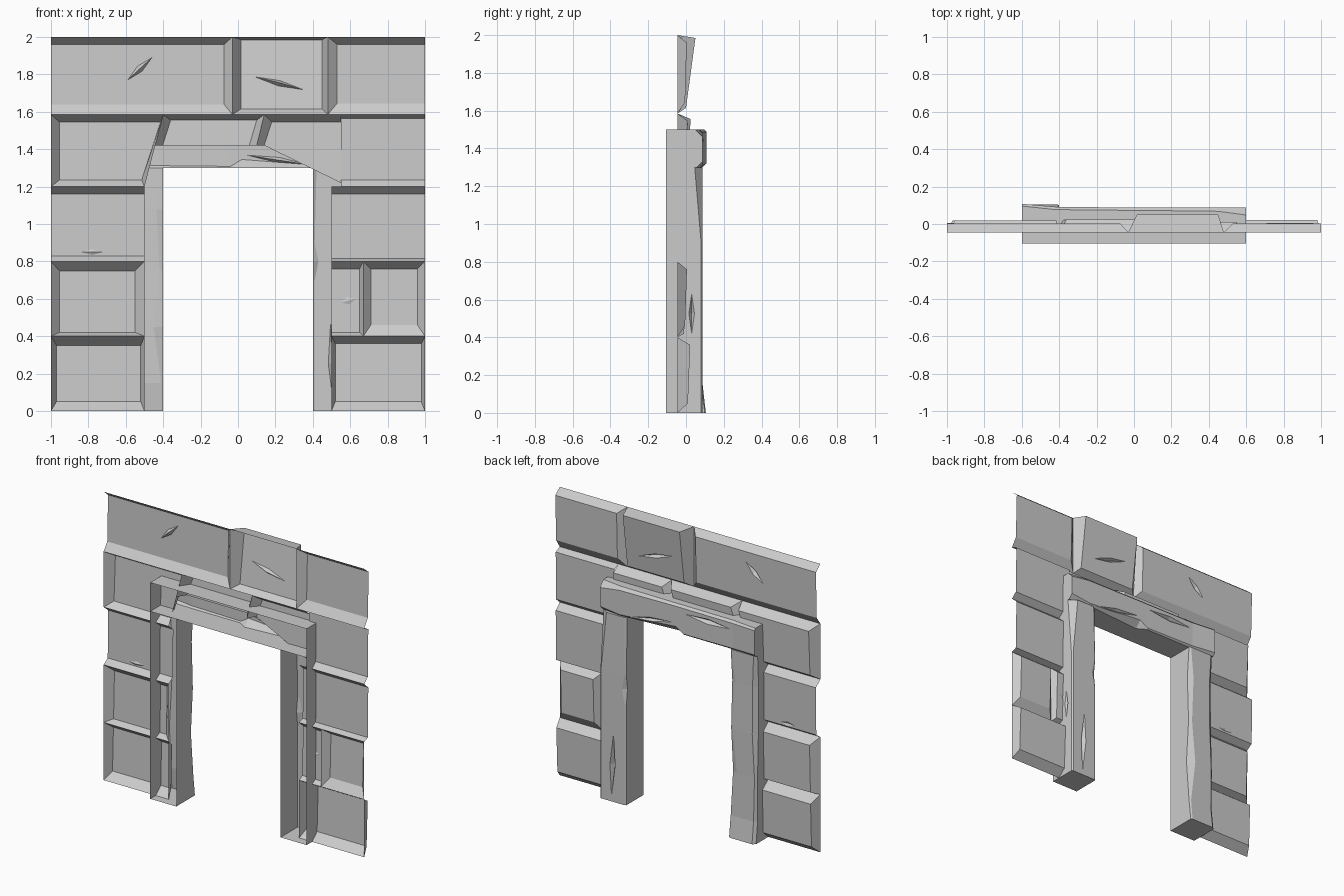
import bpy
import bmesh
from mathutils import Vector
from mathutils.geometry import delaunay_2d_cdt

if "Cube" in bpy.data.objects:
    bpy.data.objects.remove(bpy.data.objects["Cube"], do_unlink=True)

stone = bpy.data.materials.new("Grey stone")
stone.use_nodes = True
GREY = (0.6, 0.6, 0.6, 1)
stone.diffuse_color = GREY
stone.node_tree.nodes["Principled BSDF"].inputs["Base Color"].default_value = GREY

GROOVE, FRONT, BACK = -0.045, -0.105, 0.088


def finish(bm, name):
    bmesh.ops.remove_doubles(bm, verts=bm.verts, dist=0.0005)
    mesh = bpy.data.meshes.new(name)
    bm.to_mesh(mesh)
    bm.free()
    mesh.materials.append(stone)
    bpy.context.collection.objects.link(bpy.data.objects.new(name, mesh))


def face(bm, points):
    """Polygon that drops repeated corners."""
    unique = []
    for p in points:
        if all((p - q).length > 0.0005 for q in unique):
            unique.append(p)
    if len(unique) > 2:
        bm.faces.new([bm.verts.new(p) for p in unique])


def panel(bm, quad, gouges=()):
    """Quad with optional diamond chisel marks: (start, end, half width, depth)."""
    if not gouges:
        face(bm, quad)
        return
    a, b, c, d = quad
    u, v = b - a, d - a
    width, height = u.length, v.length
    u, v = u.normalized(), v.normalized()
    normal = u.cross(v).normalized()
    pts = [Vector(p) for p in ((0, 0), (width, 0), (width, height), (0, height))]
    edges = [(0, 1), (1, 2), (2, 3), (3, 0)]
    sunk = {}
    for start, end, half, depth in gouges:
        p, q = (Vector(((Vector(w) - a).dot(u), (Vector(w) - a).dot(v)))
                for w in (start, end))
        side = Vector((p.y - q.y, q.x - p.x)).normalized() * half
        mid, n = (p + q) / 2, len(pts)
        pts += [p, mid - side, q, mid + side, mid]
        edges += [(n + i, n + (i + 1) % 4) for i in range(4)]
        edges += [(n + i, n + 4) for i in range(4)]
        sunk[n + 4] = depth
    out, _, tris, origin, _, _ = delaunay_2d_cdt(pts, edges, [], 1, 1e-5)
    verts = []
    for p, ids in zip(out, origin):
        s, t = p.x / width, p.y / height
        w = a.lerp(b, s).lerp(d.lerp(c, s), t)
        verts.append(bm.verts.new(w - normal * max([sunk.get(i, 0) for i in ids] + [0])))
    for tri in tris:
        bm.faces.new([verts[i] for i in tri])


def block(bm, quad, bevel, y=(0.0, 0.01), gouges=()):
    """Bevelled stone; quad is (x, z) from lower -x corner, bevel is -x, bottom, +x, top."""
    l, b, r, t = bevel
    outer = [Vector((x, GROOVE, z)) for x, z in quad]
    shift = [(l, b), (-r, b), (-r, -t), (l, -t)]
    depth = (y[0], y[0], y[1], y[1])
    inner = [Vector((p.x + s[0], h, p.z + s[1])) for p, s, h in zip(outer, shift, depth)]
    marks = [((x0, 0, z0), (x1, 0, z1), w, d) for x0, z0, x1, z1, w, d in gouges]
    panel(bm, [inner[i] for i in (1, 0, 3, 2)], marks)
    for i, size in enumerate((b, r, t, l)):
        if size:
            j = (i + 1) % 4
            face(bm, [outer[j], outer[i], inner[i], inner[j]])


def rect(x0, z0, x1, z1):
    return [(x0, z0), (x1, z0), (x1, z1), (x0, z1)]


def loft(bm, sections, flip, gouges):
    """Skin open cross-sections and cap the ends; gouges are keyed by (section, edge)."""
    for i in range(len(sections) - 1):
        for j in range(len(sections[0]) - 1):
            quad = [sections[i][j], sections[i][j + 1],
                    sections[i + 1][j + 1], sections[i + 1][j]]
            if flip:
                quad = [quad[k] for k in (1, 0, 3, 2)]
            panel(bm, quad, gouges.get((i, j), ()))
    first, last = sections[0], sections[-1]
    face(bm, first if flip else first[::-1])
    face(bm, last[::-1] if flip else last)


# Stone wall, one course at a time
bm = bmesh.new()
block(bm, rect(-1, 0, -.5, .4), (.03, .05, .02, .05), (.01, .02))
block(bm, rect(.5, 0, 1, .4), (.02, .05, .02, .04), (.01, .022))
block(bm, rect(-1, .4, -.5, .8), (.045, .02, .05, .05), (0, .01))
block(bm, rect(.5, .4, .67, .8), (0, .02, .02, .04), (-.01, 0),
      [(.55, .58, .63, .6, .02, .006)])
block(bm, rect(.67, .4, 1, .8), (.04, .06, .04, .04), (-.005, .005))
block(bm, rect(-1, .8, -.5, 1.2), (0, .03, 0, .04), (0, .005),
      [(-.84, .85, -.72, .85, .015, .008)])
block(bm, rect(.5, .8, 1, 1.2), (0, .015, 0, .04), (-.005, 0))
block(bm, [(-1, 1.2), (-.5, 1.2), (-.4, 1.585), (-1, 1.585)], (.045, .035, .015, .04), (.005, .02))
block(bm, [(-.443, 1.42), (.1, 1.42), (.14, 1.585), (-.4, 1.585)], (.04, 0, .04, .03), (.015, .025))
block(bm, [(.1, 1.42), (.55, 1.22), (.55, 1.585), (.14, 1.585)], (.04, 0, 0, .04))
block(bm, rect(.55, 1.2, 1, 1.585), (0, .035, 0, .02), (-.005, 0))
block(bm, rect(-1, 1.585, -.03, 2), (0, .055, .045, .04), (-.005, .004),
      [(-.59, 1.77, -.46, 1.89, .018, .025)])
block(bm, rect(-.03, 1.585, .48, 2), (.045, .03, .03, .015), (0, .05),
      [(.09, 1.79, .35, 1.72, .015, .025)])
block(bm, rect(.48, 1.585, 1, 2), (.05, .06, 0, .04), (-.005, .004))
finish(bm, "stone_wall")


# Door posts, hollow towards the front: rows are (height, outer chip, inner chip, back)
def post(name, side, rows, gouges):
    bm = bmesh.new()
    sections = []
    for z, c, d, back in rows:
        profile = [(.6, FRONT), (.6, back - c * .8), (.6 - c, back),
                   (.4 + d, back), (.4, back - d * .6), (.4, FRONT)]
        sections.append([Vector((side * x, y, z)) for x, y in profile])
    loft(bm, sections, side < 0, gouges)
    finish(bm, name)


post("right_post", -1,
     [(0, .02, .01, .105), (.15, .02, .012, .088), (.45, .015, .05, .085), (.75, .03, .02, .088),
      (1.08, .03, .035, .085), (1.3, .02, .012, .088)], {})
post("left_post", 1,
     [(0, .01, .01, .088), (.7, .01, .01, .088), (.8, .01, .03, .088),
      (.9, .01, .01, .088), (1.3, .05, .02, .086)],
     {(0, 2): [((.51, 0, .04), (.495, 0, .47), .02, .03)],
      (0, 0): [((.6, .03, .42), (.6, .03, .63), .015, .02)]})

# Lintel: rows are (x, top chip, bottom chip, back)
bm = bmesh.new()
sections = []
for x, top, low, back in [(-.6, .012, .02, .108), (-.42, .015, .012, .092), (-.04, .015, .008, .088),
                          (.02, .015, .045, .088), (.45, .02, .012, .088), (.6, .04, .03, .088)]:
    profile = [(FRONT, 1.3), (back - low, 1.3), (back, 1.3 + low),
               (back, 1.5 - top), (back - top, 1.5), (FRONT, 1.5)]
    sections.append([Vector((x, y, z)) for y, z in profile])
loft(bm, sections, False,
     {(3, 2): [((.05, 0, 1.37), (.4, 0, 1.34), .014, .02)],
      (1, 2): [((-.4, 0, 1.44), (-.06, 0, 1.45), .018, .025)]})
finish(bm, "lintel")
